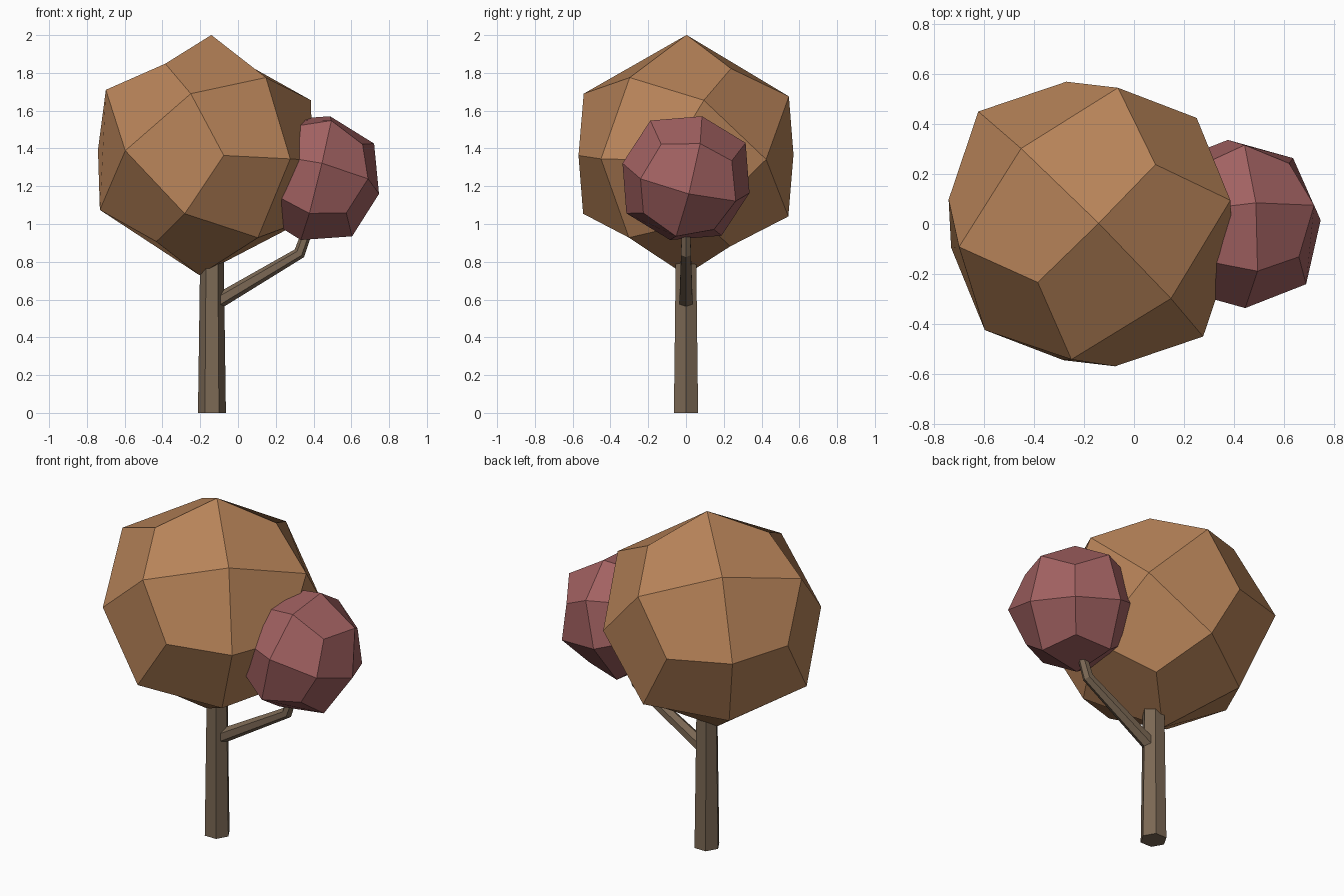
import bpy, bmesh, math
from mathutils import Vector, Matrix

if "Cube" in bpy.data.objects:
    bpy.data.objects.remove(bpy.data.objects["Cube"])


def material(name, rgb):
    m = bpy.data.materials.new(name)
    m.diffuse_color = (*rgb, 1)
    m.use_nodes = True
    m.node_tree.nodes["Principled BSDF"].inputs["Base Color"].default_value = m.diffuse_color
    return m


def finish(name, bm, mat):
    bmesh.ops.recalc_face_normals(bm, faces=bm.faces)
    me = bpy.data.meshes.new(name)
    bm.to_mesh(me)
    bm.free()
    me.materials.append(mat)
    ob = bpy.data.objects.new(name, me)
    bpy.context.collection.objects.link(ob)
    return ob


def foliage(name, centre, size, axis_a, axis_b, mat):
    """24-quad ball: cube subdivided once and rounded, turned to two axes."""
    bm = bmesh.new()
    bmesh.ops.create_cube(bm, size=2)
    bmesh.ops.subdivide_edges(bm, edges=bm.edges[:], cuts=1, use_grid_fill=True)
    rounding = {1: 1.0, 2: 0.75, 3: 0.5556}  # face centre, edge middle, corner
    for v in bm.verts:
        v.co *= size * rounding[sum(abs(c) > 0.5 for c in v.co)]
    a = Vector(axis_a).normalized()
    c = a.cross(Vector(axis_b)).normalized()
    turn = Matrix((a, c.cross(a), c)).transposed()
    ob = finish(name, bm, mat)
    ob.matrix_world = Matrix.Translation(centre) @ turn.to_4x4()


def limb(name, path, radii, mat, sides=6):
    """Tapered prism swept along (x, z) points in the y = 0 plane."""
    pts = [Vector((x, 0, z)) for x, z in path]
    dirs = [(q - p).normalized() for p, q in zip(pts, pts[1:])]
    bm = bmesh.new()
    rings = []
    for i, (p, r) in enumerate(zip(pts, radii)):
        before, after = dirs[max(i - 1, 0)], dirs[min(i, len(dirs) - 1)]
        t = (before + after).normalized()
        u = Vector((t.z, 0, -t.x)) / t.dot(after)  # mitred at bends
        v = Vector((0, 1, 0))
        rings.append([bm.verts.new(p + r * (math.cos(k) * u + math.sin(k) * v))
                      for k in (math.tau * j / sides for j in range(sides))])
    for lo, hi in zip(rings, rings[1:]):
        for j in range(sides):
            k = (j + 1) % sides
            bm.faces.new((lo[j], lo[k], hi[k], hi[j]))
    bm.faces.new(rings[0])
    bm.faces.new(rings[-1])
    finish(name, bm, mat)


bark = material("bark", (0.20, 0.14, 0.09))
orange = material("orange_leaves", (0.48, 0.23, 0.10))
red = material("red_leaves", (0.36, 0.12, 0.12))

# Trunk and side branch
limb("trunk", [(-0.138, 0), (-0.138, 1.0)], [0.074, 0.060], bark)
limb("branch", [(-0.14, 0.57), (0.325, 0.845), (0.38, 1.0)], [0.041, 0.030, 0.026], bark)

# Main crown and small side crown
foliage("main_crown", (-0.173, 0, 1.365), 0.60,
        (0.323, -0.30, 0.413), (-0.287, 0.31, 0.427), orange)
foliage("side_crown", (0.41, 0, 1.243), 0.347,
        (0.334, 0.015, -0.083), (0.075, 0.085, 0.33), red)
